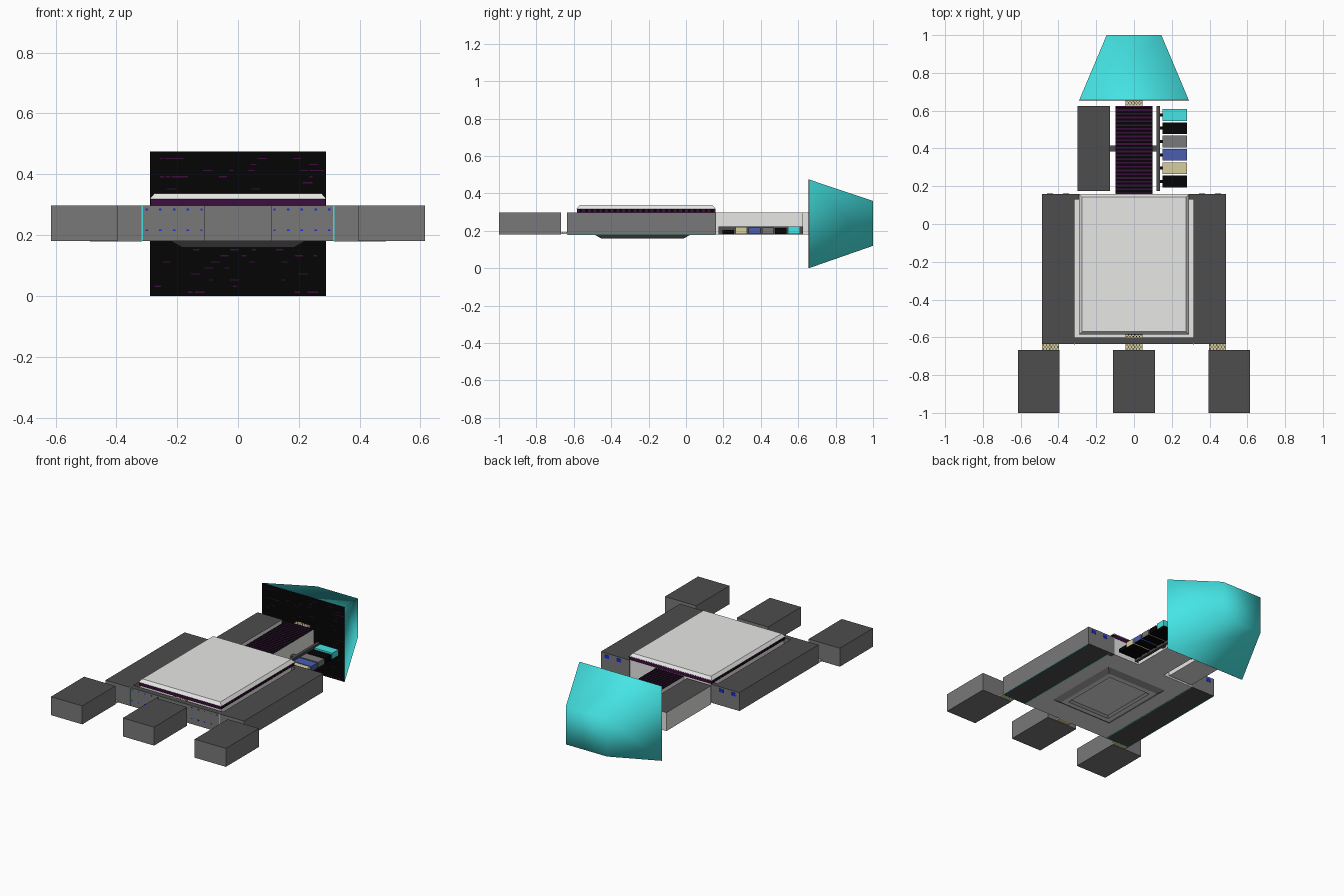
import bpy, bmesh, random

if "Cube" in bpy.data.objects:
    bpy.data.objects.remove(bpy.data.objects["Cube"])

random.seed(4)


def material(name, r, g, b):
    m = bpy.data.materials.new(name)
    m.diffuse_color = (r, g, b, 1)
    m.use_nodes = True
    m.node_tree.nodes["Principled BSDF"].inputs["Base Color"].default_value = m.diffuse_color
    return m


DARK = material("dark grey", .075, .075, .075)
MID = material("mid grey", .19, .19, .19)
LIGHT = material("light grey", .80, .80, .79)
BLACK = material("black", .0015, .0015, .0015)
PURPLE = material("dark purple", .045, .004, .045)
CYAN = material("cyan", .06, .78, .78)
TAN = material("tan", .68, .61, .34)
BLUE = material("dusty blue", .07, .11, .45)
BRIGHT = material("bright blue", .01, .02, .75)


def finish(name, bm, side, top=None, bottom=None):
    """Turn a bmesh into an object, colouring faces by direction."""
    bmesh.ops.recalc_face_normals(bm, faces=bm.faces)
    for f in bm.faces:
        f.material_index = 1 if f.normal.z > .9 else 2 if f.normal.z < -.9 else 0
    me = bpy.data.meshes.new(name)
    bm.to_mesh(me)
    bm.free()
    for m in (side, top or side, bottom or top or side):
        me.materials.append(m)
    ob = bpy.data.objects.new(name, me)
    bpy.context.collection.objects.link(ob)
    return ob


def add_box(bm, x0, x1, y0, y1, z0, z1, taper_top=0, taper_bottom=0):
    r = bmesh.ops.create_cube(bm, size=1)
    cx, cy = (x0 + x1) / 2, (y0 + y1) / 2
    for v in r["verts"]:
        t = taper_top if v.co.z > 0 else taper_bottom
        v.co.x = cx + v.co.x * (x1 - x0 - 2 * t)
        v.co.y = cy + v.co.y * (y1 - y0 - 2 * t)
        v.co.z = z1 if v.co.z > 0 else z0


def box(name, dims, side, top=None, bottom=None, taper_top=0, taper_bottom=0):
    bm = bmesh.new()
    add_box(bm, *dims, taper_top, taper_bottom)
    return finish(name, bm, side, top, bottom)


def speckles(name, cx, y0, y1, z):
    """Staggered black dots on the top of a tan connector."""
    bm = bmesh.new()
    rows = max(2, round((y1 - y0) / .01))
    for r in range(rows):
        y = y0 + (r + .5) * (y1 - y0) / rows
        for c in range(5):
            x = cx - .038 + c * .017 + (r % 2) * .008
            add_box(bm, x - .003, x + .003, y - .002, y + .002, z - .001, z + .001)
    finish(name, bm, BLACK)


LO, HI = .18, .297

# Three front pods and their thin connectors
for i, (px, cx) in enumerate(((-.505, -.442), (0, 0), (.505, .442))):
    box(f"front_pod_{i}", (px - .11, px + .11, -1, -.667, LO, HI), MID, DARK, MID)
    box(f"pod_connector_{i}", (cx - .046, cx + .046, -.667, -.635, .182, .192), TAN)
    speckles(f"pod_connector_dots_{i}", cx, -.667, -.635, .192)

# Side hulls, with corner brackets, blue bolts and cyan seams
for s in (-1, 1):
    a, b = sorted((s * .315, s * .487))
    box("side_hull", (a, b, -.635, .16, LO, HI), MID, DARK, DARK)
    a, b = sorted((s * .285, s * .315))
    box("hull_bracket", (a, b, .13, .16, LO, HI), MID, DARK)
    for x in (.36, .445):
        box("rear_bolt", (s * x - .015, s * x + .015, .158, .1615, .265, .287), BRIGHT)
    bm = bmesh.new()
    for z in (.216, .284):
        for x in (.12, .165, .21, .255, .30):
            add_box(bm, s * x - .004, s * x + .004, -.6365, -.634, z - .003, z + .003)
    finish("front_bolts", bm, BRIGHT)
    bm = bmesh.new()
    add_box(bm, s * .315 - .003, s * .315 + .003, -.637, -.63, LO, HI)
    for x in (.318, .485):
        add_box(bm, s * x - .002, s * x + .002, -.634, .159, LO - .001, LO + .002)
    add_box(bm, s * .401 - .085, s * .401 + .085, -.634, -.63, LO - .001, LO + .002)
    finish("cyan_seams", bm, CYAN)

# Centre body: front bar, floor plate, core and rear wall
box("front_bar", (-.315, .315, -.635, -.6, LO, HI), MID, DARK, LIGHT)
box("floor_plate", (-.315, .315, -.6, .16, LO, .188), LIGHT)
box("core_block", (-.285, .285, -.575, .155, .186, .30), LIGHT)
box("bar_connector", (-.046, .046, -.602, -.575, .27, .295), TAN)
speckles("bar_connector_dots", 0, -.6, -.583, .295)

# Raised deck: dark band with bevelled light lid
box("deck_band", (-.288, .288, -.583, .157, HI, .32), PURPLE)
box("deck_lid", (-.291, .291, -.585, .158, .318, .337), LIGHT, taper_top=.016)
bm = bmesh.new()
for i in range(24):
    y = -.57 + i * .0305
    for s in (-1, 1):
        add_box(bm, s * .288 - .001, s * .288 + .001, y, y + .015, .30, .318)
finish("deck_band_marks", bm, BLACK)

# Belly frustum with recessed centre
bm = bmesh.new()
add_box(bm, -.22, .22, -.49, .025, .16, LO, 0, .035)
low = min(bm.faces, key=lambda f: f.calc_center_median().z)
bmesh.ops.inset_region(bm, faces=[low], thickness=.045)
bmesh.ops.inset_region(bm, faces=[low], thickness=.012, depth=-.015)
finish("belly_hatch", bm, MID, LIGHT, LIGHT)

# Neck with striped top
box("neck", (-.098, .098, .16, .625, LO, HI), LIGHT, PURPLE, LIGHT)
bm = bmesh.new()
for i in range(23):
    y = .168 + i * .02
    add_box(bm, -.098, .098, y, y + .011, HI - .001, HI + .001)
finish("neck_stripes", bm, BLACK)
box("neck_coupling", (-.046, .046, .625, .657, LO, HI), LIGHT, TAN, LIGHT)
speckles("coupling_dots", 0, .626, .655, HI)

# Left cargo block and cross strut
box("left_block", (-.3, -.127, .175, .625, LO, HI), LIGHT, DARK, LIGHT)
box("left_strut", (-.127, -.098, .385, .415, .20, .23), DARK)

# Right rack with a row of small coloured crates
box("right_strut", (.098, .122, .385, .415, .19, .22), DARK)
box("rack_bar", (.120, .138, .175, .625, LO, .222), DARK)
crates = ((BLACK, .205), (TAN, .22), (BLUE, .218), (MID, .218), (BLACK, .216), (CYAN, .222))
for i, (mat, h) in enumerate(crates):
    y = .225 + i * .0705
    box(f"crate_{i}", (.152, .28, y - .031, y + .031, .183, h), mat, mat, BLACK)
    box(f"crate_peg_{i}", (.138, .152, y - .008, y + .008, .19, .205), BLACK)

# Rear cockpit shell: smooth tapered cap behind a dark flat face
bm = bmesh.new()
add_box(bm, -.29, .29, .656, 1, 0, .475)
for v in bm.verts:
    if v.co.y > .9:
        v.co.x *= .5
        v.co.z = .36 if v.co.z > .2 else .12
front = min(bm.faces, key=lambda f: f.calc_center_median().y)
bmesh.ops.delete(bm, geom=[front], context='FACES_ONLY')
shell = finish("cockpit_shell", bm, CYAN)
for p in shell.data.polygons:
    p.use_smooth = True
box("cockpit_front", (-.29, .29, .655, .6565, 0.0005, .4745), BLACK)

# Faint purple dashes on the dark face
bm = bmesh.new()
for i in range(90):
    x, z = random.uniform(-.28, .25), .01 + .02 * random.randrange(23)
    add_box(bm, x, x + random.uniform(.01, .035), .6542, .6555, z, z + .004)
finish("front_dashes", bm, PURPLE)
